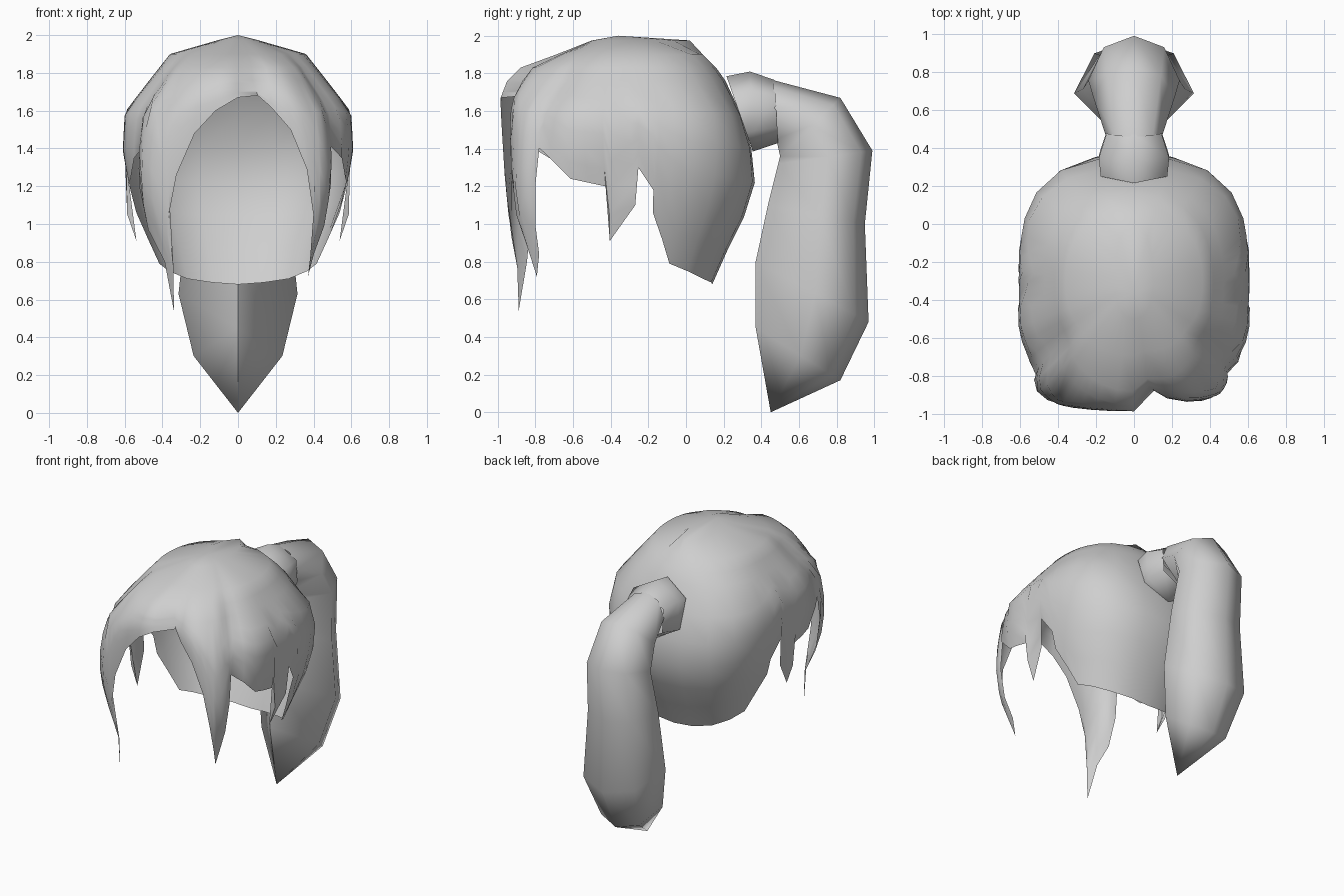
import bpy, bmesh, math

cube = bpy.data.objects.get("Cube")
if cube:
    bpy.data.objects.remove(cube, do_unlink=True)

grey = bpy.data.materials.new("hair_grey")
grey.use_nodes = True
grey.diffuse_color = (0.62, 0.62, 0.62, 1)
grey.node_tree.nodes["Principled BSDF"].inputs["Base Color"].default_value = (0.62, 0.62, 0.62, 1)


def finish(bm, name, angle):
    """Turn a bmesh into a shaded object."""
    mesh = bpy.data.meshes.new(name)
    bm.to_mesh(mesh)
    bm.free()
    mesh.materials.append(grey)
    ob = bpy.data.objects.new(name, mesh)
    bpy.context.collection.objects.link(ob)
    bpy.ops.object.select_all(action='DESELECT')
    ob.select_set(True)
    bpy.context.view_layer.objects.active = ob
    bpy.ops.object.shade_smooth_by_angle(angle=math.radians(angle))


def lerp_table(table, z):
    """Piecewise linear lookup in rows sorted from high z to low z."""
    for a, b in zip(table, table[1:]):
        if z >= b[0]:
            t = (a[0] - z) / (a[0] - b[0])
            return [p + (q - p) * t for p, q in zip(a[1:], b[1:])]
    return table[-1][1:]


# Cap sections: height, half width, front y, back y, front and back squareness
MID_Y = -0.31
SECTIONS = [
    (2.00, 0.02, -0.38, -0.28, 2.0, 2.0),
    (1.975, 0.10, -0.50, 0.02, 2.2, 2.2),
    (1.90, 0.36, -0.69, 0.09, 2.2, 2.3),
    (1.83, 0.415, -0.88, 0.16, 2.2, 2.4),
    (1.76, 0.47, -0.95, 0.21, 2.4, 2.5),
    (1.67, 0.54, -0.985, 0.26, 2.8, 2.7),
    (1.59, 0.60, -0.985, 0.29, 3.2, 2.8),
    (1.39, 0.61, -0.98, 0.35, 4.0, 3.0),
    (1.17, 0.57, -0.965, 0.37, 5.5, 2.8),
    (1.00, 0.525, -0.955, 0.29, 5.5, 2.7),
    (0.90, 0.475, -0.955, 0.24, 5.0, 2.7),
    (0.80, 0.44, -0.955, 0.19, 4.5, 2.6),
    (0.68, 0.42, -0.96, 0.14, 4.0, 2.5),
    (0.54, 0.42, -0.975, 0.10, 4.0, 2.5),
]


def cap_point(deg, z, scale):
    hw, yf, yb, nf, nb = lerp_table(SECTIONS, z)
    dx, dy = math.sin(math.radians(deg)), -math.cos(math.radians(deg))
    depth, n = (MID_Y - yf, nf) if dy < 0 else (yb - MID_Y, nb)
    r = ((abs(dx) / hw) ** n + (abs(dy) / depth) ** n) ** (-1 / n)
    # Tucked in columns blend from the crown, flared ones only near the hem
    start = 1.2 if scale > 1 else 1.97
    r *= 1 + (scale - 1) * min(1, max(0, (start - z) / 0.2))
    return (dx * r, MID_Y + dy * r, z)


# Lower hem: angle from the front, height, depth scale
LEFT_FRINGE = [(10.5, 1.68, .85), (16, 1.62, .91), (24, 1.5, .95), (30.5, 1.29, .96),
               (34, 1.05, .96), (36.5, .83, .96), (37.5, .72, .96), (40.5, .84, .95),
               (43, .99, .94), (45, 1.2, .92), (46, 1.41, .91)]
RIGHT_FRINGE = [(0, 1.67, 1), (10, 1.6, 1), (19, 1.48, 1), (26.5, 1.26, 1),
                (30, 1.05, 1), (30.2, .77, 1), (30.4, .54, 1), (36, .8, 1),
                (42.5, .97, 1), (46, 1.2, .97), (47, 1.39, .94)]
SIDE = [(53, 1.35, .95), (62, 1.24, .98), (70, 1.22, 1), (78.5, 1.2, 1), (80, .91, 1.12),
        (94, 1.1, 1.1), (95.5, 1.3, 1), (103.5, 1.18, 1), (104, 1.06, 1),
        (111, .92, 1), (118, .79, 1), (131, .75, 1), (146, .71, 1), (163, .69, 1)]
hem = LEFT_FRINGE + SIDE + [(180, .68, 1)]
hem += [(360 - a, z, s) for a, z, s in reversed(RIGHT_FRINGE + SIDE)]


def crown_angle(i):
    """Evened out column angle above the hem, averaged over neighbours."""
    n = len(hem)
    return sum(hem[k % n][0] + 360 * (k // n) for k in range(i - 2, i + 3)) / 5


# Hair cap with fringe, side locks and nape in one open sheet
bm = bmesh.new()
pole = bm.verts.new((0, -0.36, 2.0))
columns = []
for i, (deg, low, scale) in enumerate(hem):
    top = crown_angle(i)
    rows = [(top, z) for z in (1.975, 1.9, 1.83, 1.76)]
    rows += [(top + (deg - top) * k / 6, 1.76 + (low - 1.76) * k / 6) for k in range(1, 7)]
    columns.append([bm.verts.new(cap_point(a, z, scale)) for a, z in rows])
for a, b in zip(columns, columns[1:] + columns[:1]):
    bm.faces.new((pole, a[0], b[0]))
    for r in range(len(a) - 1):
        bm.faces.new((a[r], a[r + 1], b[r + 1], b[r]))
finish(bm, "hair_cap", 70)


def tube(name, rings, profile, tip=None):
    """Loft rings given by inner (y, z), outer (y, z) and half width.
    The profile lists (share of inner to outer, share of width) for one side."""
    outline = profile + [(c, -s) for c, s in reversed(profile[1:-1])]
    sides = len(outline)
    bm = bmesh.new()
    loops = [[bm.verts.new((w * s, ay + (by - ay) * c, az + (bz - az) * c)) for c, s in outline]
             for (ay, az), (by, bz), w in rings]
    for p, q in zip(loops, loops[1:]):
        for i in range(sides):
            j = (i + 1) % sides
            bm.faces.new((p[i], p[j], q[j], q[i]))
    if tip:
        end = bm.verts.new(tip)
        for i in range(sides):
            bm.faces.new((loops[-1][i], loops[-1][(i + 1) % sides], end))
    bmesh.ops.recalc_face_normals(bm, faces=bm.faces)
    finish(bm, name, 80)


# Six-sided band where the ponytail leaves the cap
tube("ponytail_base", [
    ((0.355, 1.385), (0.215, 1.785), 0.175),
    ((0.37, 1.39), (0.34, 1.81), 0.185),
    ((0.49, 1.43), (0.47, 1.765), 0.145),
], [(0, 0), (0.25, 1), (0.75, 1), (1, 0)])

# Ponytail curving over and hanging to a point, ridged on its inner side
tube("ponytail", [
    ((0.48, 1.45), (0.46, 1.765), 0.15),
    ((0.50, 1.36), (0.82, 1.67), 0.215),
    ((0.49, 1.32), (0.99, 1.39), 0.24),
    ((0.435, 1.10), (0.95, 1.00), 0.27),
    ((0.37, 0.80), (0.97, 0.48), 0.315),
    ((0.37, 0.45), (0.82, 0.17), 0.235),
], [(0, 0), (0.53, 1), (0.88, 0.66), (1, 0)], tip=(0, 0.45, 0))
